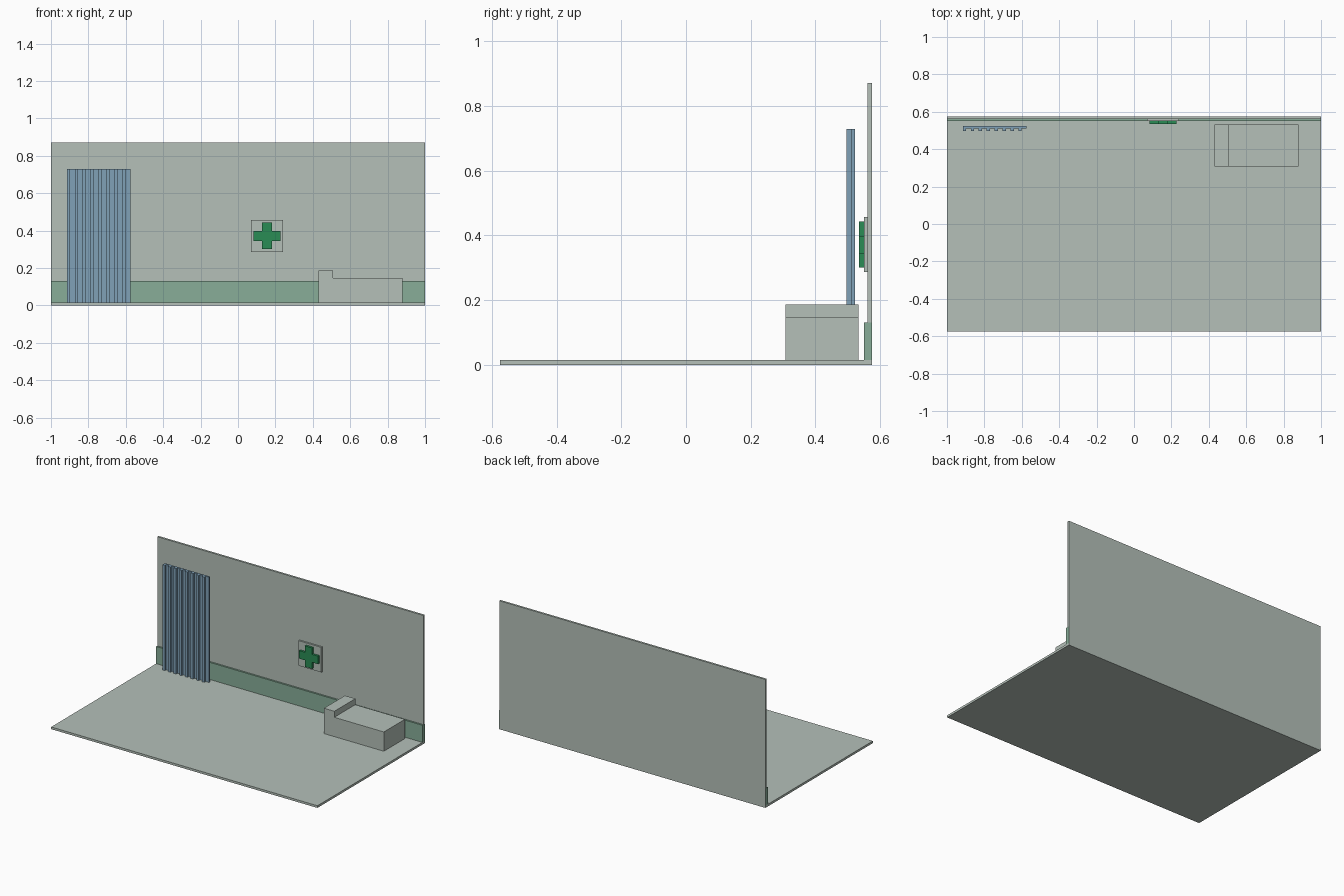
import bpy
import bmesh

cube = bpy.data.objects.get("Cube")
if cube:
    bpy.data.objects.remove(cube, do_unlink=True)


def material(name, rgb):
    mat = bpy.data.materials.new(name)
    mat.use_nodes = True
    colour = (*rgb, 1)
    mat.diffuse_color = colour
    mat.node_tree.nodes["Principled BSDF"].inputs["Base Color"].default_value = colour
    return mat


pale = material("pale grey green", (0.46, 0.53, 0.485))
sage = material("sage green", (0.246, 0.418, 0.314))
blue = material("curtain blue", (0.216, 0.356, 0.474))
green = material("sign green", (0.023, 0.262, 0.091))


def extrude(name, outline, front, back, mat):
    """Extrude an x-z outline along y from front to back."""
    bm = bmesh.new()
    face = bm.faces.new([bm.verts.new((x, front, z)) for x, z in outline])
    result = bmesh.ops.extrude_face_region(bm, geom=[face])
    moved = [v for v in result["geom"] if isinstance(v, bmesh.types.BMVert)]
    bmesh.ops.translate(bm, verts=moved, vec=(0, back - front, 0))
    bmesh.ops.recalc_face_normals(bm, faces=bm.faces)
    mesh = bpy.data.meshes.new(name)
    bm.to_mesh(mesh)
    bm.free()
    mesh.materials.append(mat)
    obj = bpy.data.objects.new(name, mesh)
    bpy.context.collection.objects.link(obj)
    return obj


def box(name, x0, x1, front, back, z0, z1, mat):
    return extrude(name, [(x0, z0), (x1, z0), (x1, z1), (x0, z1)], front, back, mat)


FLOOR = 0.015

# Room shell
box("floor", -1, 1, -0.576, 0.576, 0, FLOOR, pale)
box("back_wall", -0.9995, 0.9995, 0.562, 0.576, FLOOR, 0.872, pale)
box("wall_band", -1, 1, 0.55, 0.5755, FLOOR, 0.131, sage)

# Curtain: backing sheet with evenly spaced pleats
left, right, pleats = -0.915, -0.576, 8
pitch = (right - left) / pleats
box("curtain_sheet", left, right, 0.511, 0.523, FLOOR, 0.73, blue)
for i in range(pleats):
    x = left + i * pitch
    box(f"curtain_pleat_{i + 1}", x, x + 0.018, 0.496, 0.511, FLOOR, 0.73, blue)

# Wall sign with cross
box("sign_plate", 0.07, 0.24, 0.55, 0.562, 0.287, 0.457, pale)
cx, cz, arm, half = 0.155, 0.372, 0.071, 0.027
quarter = [(half, arm), (half, half), (arm, half)]
cross = []
for turn in range(4):
    cross += [(cx + x, cz + z) for x, z in quarter]
    quarter = [(z, -x) for x, z in quarter]
extrude("sign_cross", cross, 0.535, 0.55, green)

# Bed with raised head end
bed = [(0.43, FLOOR), (0.88, FLOOR), (0.88, 0.146),
       (0.508, 0.146), (0.508, 0.187), (0.43, 0.187)]
extrude("bed", bed, 0.308, 0.533, pale)
